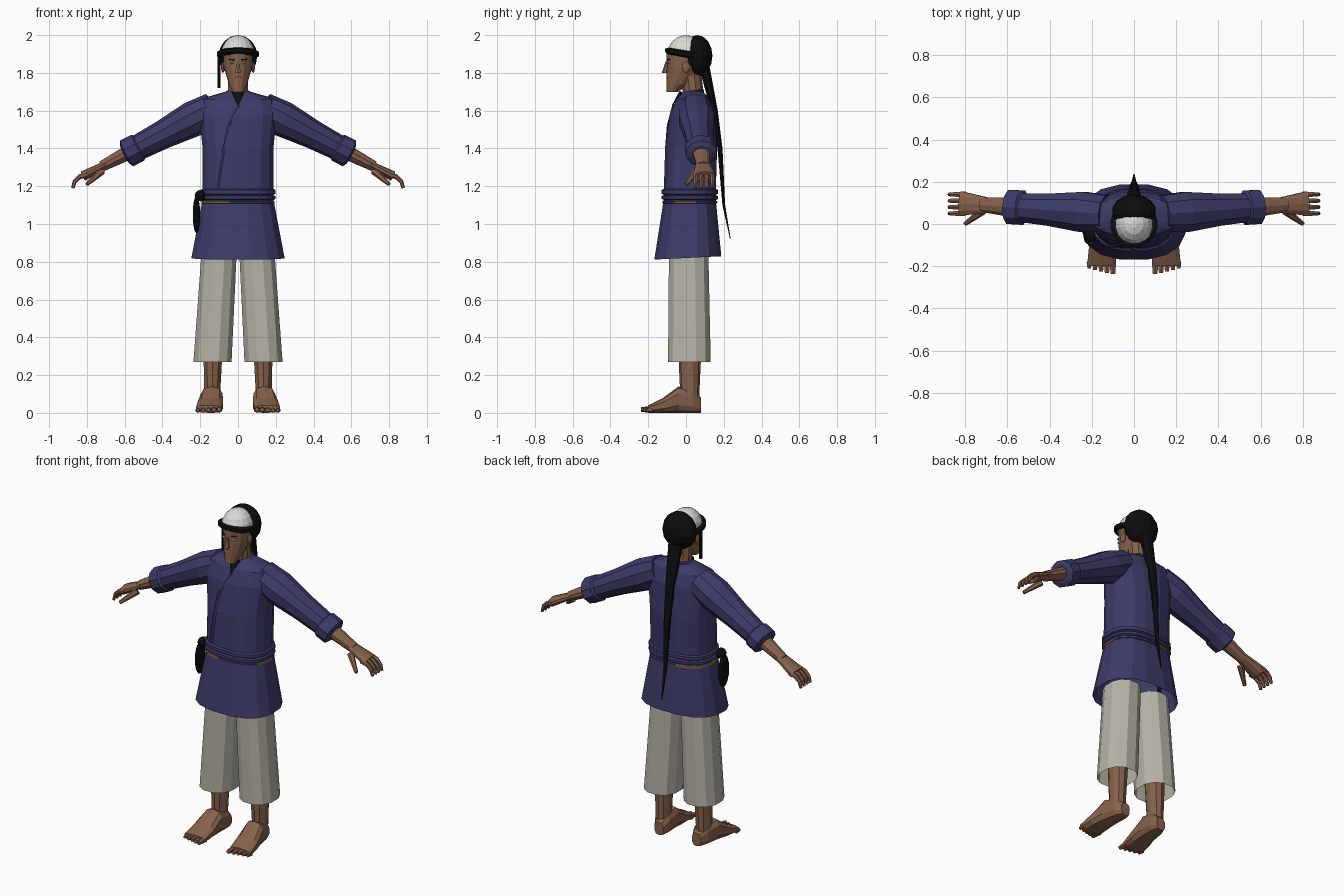
import bpy
import bmesh
import math
from mathutils import Vector

start = bpy.data.objects.get("Cube")
if start:
    bpy.data.objects.remove(start, do_unlink=True)


def material(name, *colour):
    made = bpy.data.materials.new(name)
    made.use_nodes = True
    made.diffuse_color = (*colour, 1)
    shader = made.node_tree.nodes["Principled BSDF"]
    shader.inputs["Base Color"].default_value = (*colour, 1)
    shader.inputs["Roughness"].default_value = 0.9
    return made


NAVY = material("navy cloth", .045, .043, .14)
PALE = material("pale cloth", .47, .45, .39)
SKIN = material("brown skin", .24, .12, .07)
BLACK = material("black hair", .004, .004, .004)
WHITE = material("white cap", .7, .69, .66)
TAN = material("tan belt", .32, .15, .06)
GREY = material("pale grey", .4, .45, .5)

RIGHTWARD = Vector((1, 0, 0))
BACKWARD = Vector((0, 1, 0))
UPWARD = Vector((0, 0, 1))


def finish(name, bm, mat):
    bmesh.ops.recalc_face_normals(bm, faces=bm.faces)
    mesh = bpy.data.meshes.new(name)
    bm.to_mesh(mesh)
    bm.free()
    mesh.materials.append(mat)
    obj = bpy.data.objects.new(name, mesh)
    bpy.context.collection.objects.link(obj)
    return obj


def superellipse(angle, power):
    """Unit cross-section point, squarer as the power grows."""
    def squared(value):
        return math.copysign(abs(value) ** (2 / power), value)
    return squared(math.cos(angle)), squared(math.sin(angle))


def loft(name, mat, stations, sides=10, power=2, across=RIGHTWARD, axis=None,
         caps=True, loop=False, tilt=0):
    """Skin sections, each (point, half width, half depth), along their path."""
    bm = bmesh.new()
    points = [Vector(station[0]) for station in stations]
    rings = []
    for i, (point, width, depth) in enumerate(stations):
        before, after = points[max(i - 1, 0)], points[min(i + 1, len(points) - 1)]
        along = axis or (after - before).normalized()
        v = along.cross(across).normalized()
        u = v.cross(along)
        ring = []
        for k in range(sides):
            c, s = superellipse(math.tau * (k + .5) / sides, power)
            corner = points[i] + u * c * width + v * s * depth
            corner.z += tilt * corner.y
            ring.append(bm.verts.new(corner))
        rings.append(ring)
    pairs = list(zip(rings, rings[1:]))
    if loop:
        pairs.append((rings[-1], rings[0]))
    for low, high in pairs:
        for k in range(sides):
            j = (k + 1) % sides
            bm.faces.new((low[k], low[j], high[j], high[k]))
    if caps and not loop:
        bm.faces.new(rings[0])
        bm.faces.new(rings[-1])
    return finish(name, bm, mat)


def taper(name, mat, begin, end, begin_radius, end_radius, depth=1, **options):
    """A straight tapering piece whose depth is a share of its width."""
    return loft(name, mat, [(begin, begin_radius, begin_radius * depth),
                            (end, end_radius, end_radius * depth)], **options)


def upright(name, mat, sections, centre, **options):
    """Level sections (z, half width, half depth), placed in y by a rule."""
    stations = [((0, centre(z, depth), z), width, depth) for z, width, depth in sections]
    return loft(name, mat, stations, axis=UPWARD, **options)


def hoop(name, mat, y, z, width, depth, height, **options):
    """A closed band around the body with a bevelled outer face."""
    inset = height / 2
    profile = [(-height / 2, inset), (-height / 4, 0), (height / 4, 0), (height / 2, inset)]
    sections = [(z + rise, width - inward, depth - inward) for rise, inward in profile]
    return upright(name, mat, sections, lambda z, depth: y, loop=True, sides=20, **options)


def ball(name, mat, centre, size):
    bm = bmesh.new()
    bmesh.ops.create_uvsphere(bm, u_segments=14, v_segments=8, radius=1)
    bmesh.ops.scale(bm, vec=size, verts=bm.verts)
    bmesh.ops.translate(bm, vec=centre, verts=bm.verts)
    return finish(name, bm, mat)


# Tunic from hem to neck
tunic = upright("tunic", NAVY,
                [(.82, .25, .18), (1.13, .19, .14), (1.4, .19, .14),
                 (1.58, .21, .12), (1.66, .2, .09), (1.7, .06, .05)],
                lambda z, depth: .03 * z - .015, sides=16, power=2.5, caps=False, tilt=.05)

# Overlapping front edge, laid on the surface of the tunic
bpy.context.view_layer.update()
edge = []
for step in range(5):
    origin = Vector((-.11 * math.sqrt(step / 4), -1, 1.63 - .11 * step))
    found, spot, normal, index = tunic.ray_cast(origin, BACKWARD)
    if found:
        edge.append((spot, .012, .008))
loft("tunic_overlap", NAVY, edge, sides=6)
hoop("collar", NAVY, .037, 1.69, .065, .06, .024, tilt=.15)
taper("collar_notch", BLACK, (0, -.072, 1.63), (0, -.025, 1.7), .005, .035, depth=.3)

# Rolled sash and the belt showing beneath it
hoop("sash_upper_roll", NAVY, .02, 1.17, .2, .15, .04, power=2.5)
hoop("sash_lower_roll", NAVY, .02, 1.14, .2, .15, .03, power=2.5)
belt = hoop("belt", NAVY, .02, 1.115, .196, .147, .02, power=2.5)
belt.data.materials.append(TAN)
for face in belt.data.polygons:
    shows = face.center.x < -.02 or abs(face.center.y) < .06
    face.material_index = int(shows)

# Pouch at the right hip
ball("pouch_knot", BLACK, (-.2, -.05, 1.15), (.03, .035, .03))
ball("pouch", BLACK, (-.22, -.05, 1.05), (.02, .045, .1))

# Limbs, built once for each side
for word, sign in (("left", 1), ("right", -1)):

    def mirrored(x, y, z):
        return Vector((sign * x, y, z))

    def arm_point(x):
        return mirrored(x, .04 + .07 * x, 1.68 - .52 * x)

    def arm(part, mat, sections, depth):
        stations = [(arm_point(x), width, width * depth) for x, width in sections]
        return loft(word + "_" + part, mat, stations, across=BACKWARD)

    def limb(part, mat, begin, end, *radii, **options):
        return taper(word + "_" + part, mat, mirrored(*begin), mirrored(*end), *radii, **options)

    # Arm and hand
    arm("sleeve", NAVY, [(.13, .09), (.24, .1), (.4, .08), (.55, .07)], depth=.95)
    arm("cuff", NAVY, [(.52, .07), (.53, .085), (.59, .085), (.6, .06)], depth=.9)
    arm("forearm", SKIN, [(.57, .05), (.72, .035)], depth=.8)
    arm("palm", SKIN, [(.7, .04), (.76, .05), (.82, .06)], depth=.45)
    for i, finger in enumerate(("index", "middle", "ring", "little")):
        curl = []
        for step in range(4):
            angle = step * math.pi / 6
            radius = .015 - .002 * step
            knuckle = mirrored(.8 + .075 * math.sin(angle), .05 + .03 * i,
                               1.19 + .07 * math.cos(angle))
            curl.append((knuckle, radius, radius))
        loft(word + "_" + finger + "_finger", SKIN, curl, sides=6, across=BACKWARD)
    limb("thumb", SKIN, (.72, .06, 1.28), (.8, 0, 1.21), .02, .01, sides=6, across=BACKWARD)

    # Trouser leg, shin and foot
    limb("trouser_leg", PALE, (.135, .018, .27), (.1, .014, .85), .104, .096, depth=1.12,
         sides=12, power=2.3, axis=UPWARD, caps=False)
    limb("shin", SKIN, (.137, .02, .05), (.13, .02, .5), .042, .06, depth=1.15, axis=UPWARD)
    foot = [(mirrored(.135 - .1 * y, y, height), width, height) for y, width, height in
            [(.08, .03, .04), (.04, .05, .06), (-.04, .06, .07), (-.12, .07, .04), (-.2, .07, .02)]]
    loft(word + "_foot", SKIN, foot, power=2.8, axis=-BACKWARD)
    for i, toe in enumerate(("big", "second", "third", "fourth", "little")):
        x = .1 + .028 * i
        radius = .018 - .001 * i
        limb(toe + "_toe", SKIN, (x, -.18, radius), (x, .007 * i - .238, radius),
             radius, radius * .7, sides=6, axis=-BACKWARD)

    # Ear, eye and brow
    ball(word + "_ear", SKIN, mirrored(.08, 0, 1.83), (.01, .02, .03))
    ball(word + "_eye", GREY, mirrored(.031, -.09, 1.852), (.012, .009, .005))
    limb("brow", BLACK, (.02, -.097, 1.87), (.048, -.085, 1.872), .004, .003,
         sides=6, across=BACKWARD)

# Neck, head and face
taper("neck", SKIN, (0, .045, 1.64), (0, .025, 1.8), .055, .055, axis=UPWARD)
upright("head", SKIN, [(1.7, .03, .03), (1.74, .05, .06), (1.83, .077, .105), (1.93, .08, .11)],
        lambda z, depth: depth - .102, sides=14)
taper("nose", SKIN, (0, -.1, 1.86), (0, -.112, 1.8), .008, .016, sides=6, axis=UPWARD)
ball("mouth", GREY, (0, -.095, 1.775), (.017, .01, .004))

# Cap dome, headband, hair and braid
dome = []
for step in range(5):
    angle = step * math.pi / 9
    dome.append((1.9 + .1 * math.sin(angle), .09 * math.cos(angle), .1 * math.cos(angle)))
upright("cap", WHITE, dome, lambda z, depth: 0, sides=16)
hoop("headband", BLACK, 0, 1.9, .112, .112, .036, tilt=-.17)
ball("back_hair", BLACK, (0, .06, 1.89), (.105, .08, .11))
braid = [((0, y, z), width, width * .65) for y, z, width in
         [(.1, 1.82, .045), (.15, 1.6, .03), (.18, 1.4, .022), (.2, 1.1, .012), (.235, .92, .003)]]
loft("braid", BLACK, braid, sides=8)
taper("side_strand", BLACK, (-.1, 0, 1.9), (-.1, 0, 1.72), .01, .009, sides=6)
